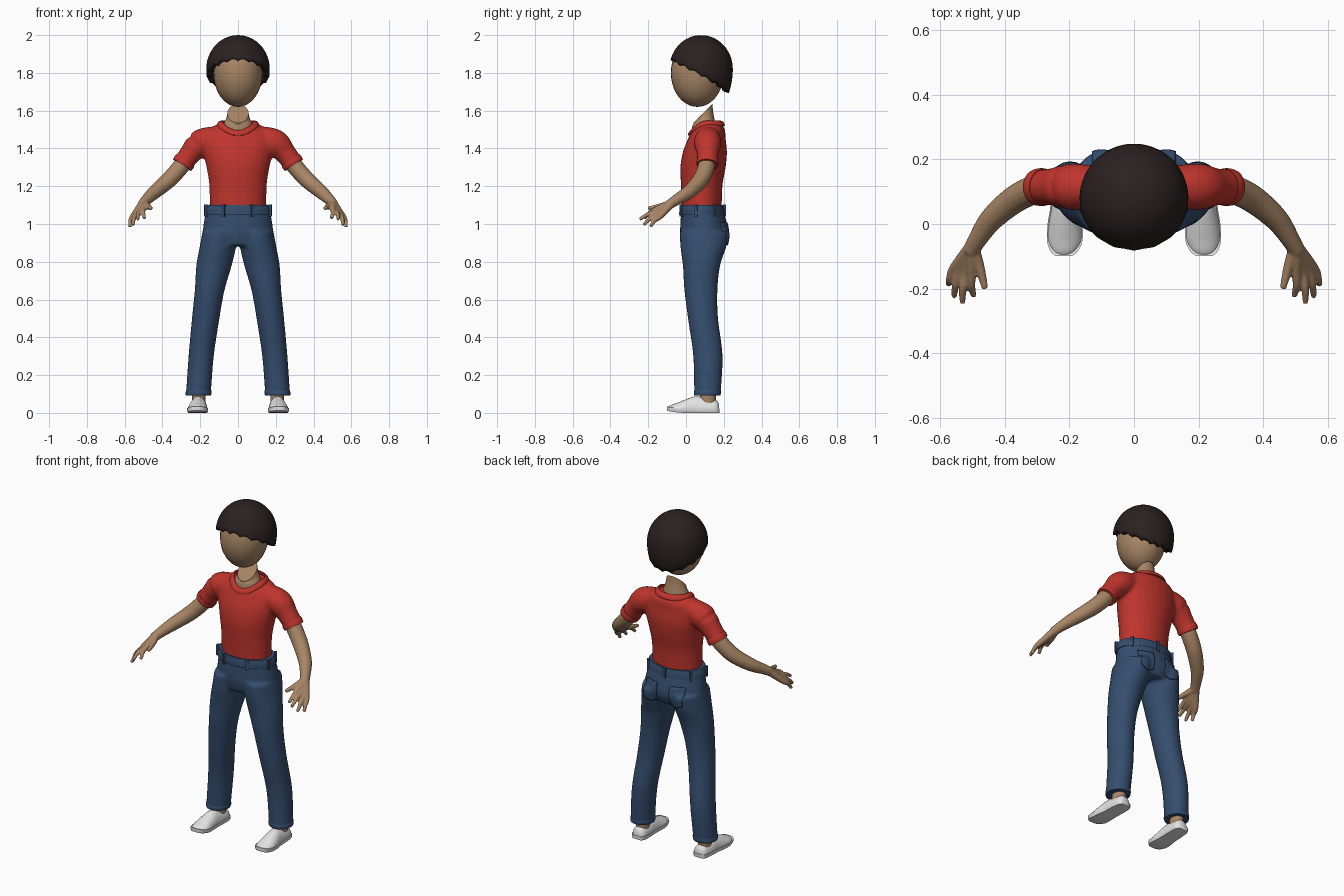
import bpy
import bmesh
from math import sin, cos, pi, sqrt
from mathutils import Vector, Matrix

cube = bpy.data.objects.get("Cube")
if cube:
    bpy.data.objects.remove(cube, do_unlink=True)


def material(name, rgb):
    mat = bpy.data.materials.new(name)
    mat.use_nodes = True
    color = (*rgb, 1)
    mat.diffuse_color = color
    mat.node_tree.nodes["Principled BSDF"].inputs["Base Color"].default_value = color
    return mat


SKIN = material("skin", (.39, .235, .13))
HAIR = material("dark_hair", (.024, .015, .015))
RED = material("red_cotton", (.52, .035, .026))
DENIM = material("blue_denim", (.035, .075, .155))
WHITE = material("white_canvas", (.78, .78, .78))


def spline(rows, steps=5):
    """Pass a smooth curve through rows of numbers."""
    rows = [Vector(r) for r in rows]
    out = []
    for i in range(len(rows) - 1):
        p, a, b = rows[max(i - 1, 0)], rows[i], rows[i + 1]
        q = rows[min(i + 2, len(rows) - 1)]
        for k in range(steps):
            t = k / steps
            out.append(a + (b - p) * (t / 2) + (p * 2 - a * 5 + b * 4 - q) * (t * t / 2)
                       + (a * 3 - p - b * 3 + q) * (t ** 3 / 2))
    return out + [rows[-1]]


def ring(center, u, v, count=24):
    angles = [2 * pi * i / count for i in range(count)]
    return [center + u * cos(t) + v * sin(t) for t in angles]


def loft(bm, rings, closed=False):
    """Skin a list of point rings, capping the ends unless it is a closed loop."""
    loops = [[bm.verts.new(p) for p in points] for points in rings]
    pairs = list(zip(loops, loops[1:]))
    if closed:
        pairs.append((loops[-1], loops[0]))
    else:
        bm.faces.new(loops[0])
        bm.faces.new(loops[-1])
    for low, high in pairs:
        for i in range(len(low)):
            j = (i + 1) % len(low)
            bm.faces.new((low[i], low[j], high[j], high[i]))


def levels(bm, rows):
    """Stack of level ellipses: x, y, z, half width, half depth."""
    loft(bm, [ring(Vector(r[:3]), Vector((r[3], 0, 0)), Vector((0, r[4], 0)))
              for r in spline(rows)])


def tube(bm, rows, count=16):
    """Round limb along a path: x, y, z, radius."""
    rows = spline(rows)
    rings = []
    for i, r in enumerate(rows):
        ahead = Vector(rows[min(i + 1, len(rows) - 1)][:3])
        along = (ahead - Vector(rows[max(i - 1, 0)][:3])).normalized()
        u = along.cross(Vector((1, 0, 1))).normalized()
        rings.append(ring(Vector(r[:3]), u * r[3], along.cross(u) * r[3], count))
    loft(bm, rings)


def make(name, bm, mat, side=1, voxel=0, relax=4):
    """Turn the bmesh into an object; voxel fuses overlapping shapes."""
    bmesh.ops.scale(bm, vec=(side, 1, 1), verts=bm.verts)
    bmesh.ops.recalc_face_normals(bm, faces=bm.faces)
    mesh = bpy.data.meshes.new(name)
    bm.to_mesh(mesh)
    bm.free()
    mesh.materials.append(mat)
    obj = bpy.data.objects.new(name, mesh)
    bpy.context.collection.objects.link(obj)
    bpy.ops.object.select_all(action='DESELECT')
    obj.select_set(True)
    bpy.context.view_layer.objects.active = obj
    bpy.ops.object.shade_smooth_by_angle(angle=pi / 4)
    if voxel:
        fuse = obj.modifiers.new("fuse", 'REMESH')
        fuse.mode = 'VOXEL'
        fuse.voxel_size = voxel
        fuse.use_smooth_shade = True
        soften = obj.modifiers.new("soften", 'SMOOTH')
        soften.iterations = relax
    return obj


def pair(name, build, mat, **options):
    made = []
    for side, word in ((1, "left"), (-1, "right")):
        bm = bmesh.new()
        build(bm)
        made.append(make(f"{word}_{name}", bm, mat, side, **options))
    return made


# Head
bm = bmesh.new()
bmesh.ops.create_uvsphere(bm, u_segments=32, v_segments=20, radius=1, matrix=
                          Matrix.LocRotScale(Vector((0, .06, 1.8)), None, Vector((.13, .14, .18))))
make("head", bm, SKIN)

# Bowl haircut: a dome with a scalloped rim that dips toward the back
bm = bmesh.new()
around, down = 96, 16
rings = []
for k in range(1, down + 1):
    points = []
    for i in range(around):
        t = 2 * pi * i / around
        rim = 1.78 + .087 * cos(t) + .012 * abs(sin(8 * t))
        z = 2 - (2 - rim) * (1 - cos(k / down * pi / 2))
        s = (z - 1.82) / .18
        r = .168 * (sqrt(max(0, 1 - s * s)) if s > 0 else 1 - s * s / 4)
        points.append(Vector((r * sin(t), .08 - r * cos(t), z)))
    rings.append(points)
loft(bm, rings)
bm.faces.ensure_lookup_table()
bmesh.ops.delete(bm, geom=[bm.faces[1]], context='FACES_ONLY')
hair = make("hair", bm, HAIR)
thick = hair.modifiers.new("thickness", 'SOLIDIFY')
thick.thickness = .03

# Neck with a slanted top
bm = bmesh.new()
neck = [(.1, 1.45, .088, .075, 0), (.095, 1.525, .076, .061, .1),
        (.092, 1.56, .062, .052, .6), (.09, 1.585, .056, .05, 1)]
loft(bm, [ring(Vector((0, y, z)), Vector((a, 0, 0)), Vector((0, b, b * tilt)))
          for y, z, a, b, tilt in spline(neck)])
make("neck", bm, SKIN)

# Shirt: trunk and sleeves fused together
bm = bmesh.new()
levels(bm, [(0, .083, 1.06, .15, .106), (0, .083, 1.2, .152, .11), (0, .09, 1.3, .167, .12),
            (0, .1, 1.38, .185, .117), (0, .11, 1.45, .19, .1),
            (0, .12, 1.5, .155, .086), (0, .125, 1.53, .11, .06)])
for s in (1, -1):
    tube(bm, [(.1 * s, .115, 1.46, .06), (.195 * s, .115, 1.43, .073),
              (.25 * s, .115, 1.375, .058), (.293 * s, .113, 1.317, .055)], 24)
make("shirt", bm, RED, voxel=.01, relax=6)


def cuff(bm):
    tube(bm, [(.278, .114, 1.338, .057), (.286, .114, 1.327, .059), (.296, .113, 1.312, .057)], 24)


pair("sleeve_cuff", cuff, RED)

# Collar band
bm = bmesh.new()
rings = []
for i in range(48):
    t = 2 * pi * i / 48
    out = Vector((sin(t), -cos(t), 0))
    center = Vector((.1 * sin(t), .108 - .085 * cos(t), 1.532 - .05 * max(cos(t), 0) ** 2))
    rings.append(ring(center, out * .01, Vector((0, 0, .015)) - out * .008, 12))
loft(bm, rings, closed=True)
make("collar", bm, RED)


# Arms, with fingers growing from the wrist so that they form the palm
def arm(bm):
    tube(bm, [(.265, .113, 1.355, .046), (.31, .105, 1.295, .045), (.37, .075, 1.23, .043),
              (.44, .015, 1.17, .037), (.485, -.05, 1.128, .029), (.505, -.085, 1.105, .026)])
    tips = [(.495, -.222, 1.03), (.53, -.245, 1.025), (.556, -.225, .995), (.573, -.188, .985)]
    first, last = Vector((.502, -.15, 1.08)), Vector((.556, -.138, 1.04))
    for i, tip in enumerate(tips):
        knuckle = first.lerp(last, i / 3)
        wrist = Vector((.5, -.07, 1.115)).lerp(knuckle, .1)
        middle = knuckle.lerp(Vector(tip), .5) + Vector((.004, -.004, .006))
        tube(bm, [(*wrist, .022), (*knuckle, .016), (*middle, .012), (*tip, .009)], 12)
    tube(bm, [(.497, -.075, 1.112, .02), (.478, -.13, 1.095, .016), (.46, -.2, 1.083, .01)], 12)


pair("arm", arm, SKIN, voxel=.005, relax=2)

# Trousers: hips and legs fused together
bm = bmesh.new()
levels(bm, [(0, .083, 1.09, .165, .108), (0, .09, 1.04, .176, .118), (0, .097, .95, .186, .128),
            (0, .093, .885, .16, .11)])
for s in (1, -1):
    levels(bm, [(.1 * s, .097, .96, .088, .13), (.107 * s, .092, .88, .096, .122),
                (.127 * s, .082, .78, .094, .099), (.15 * s, .079, .65, .079, .088),
                (.171 * s, .09, .5, .073, .08), (.195 * s, .116, .3, .067, .078),
                (.21 * s, .113, .095, .066, .07)])
trousers = make("trousers", bm, DENIM, voxel=.01, relax=4)

# Waistband and belt loops
bm = bmesh.new()
levels(bm, [(0, .085, 1.05, .179, .121), (0, .084, 1.075, .178, .119), (0, .083, 1.1, .17, .114)])
make("waistband", bm, DENIM)
bm = bmesh.new()
for turn in (.45, 1.3, 2.2, pi, -2.2, -1.3, -.45):
    spot = Vector((.177 * sin(turn), .084 - .119 * cos(turn), 1.072))
    bmesh.ops.create_cube(bm, size=1, matrix=Matrix.LocRotScale(
        spot, Matrix.Rotation(turn, 3, 'Z'), Vector((.016, .016, .062))))
make("belt_loops", bm, DENIM)


# Back pockets wrapped onto the trousers
def pocket(bm):
    bmesh.ops.create_grid(bm, x_segments=10, y_segments=10, size=1)
    for v in bm.verts:
        x, h = v.co.x, v.co.y
        point = .015 * (1 - abs(x)) * (1 - h) / 2
        v.co = (.085 + .043 * x, .3, .955 + .052 * h - point)


for obj in pair("back_pocket", pocket, DENIM):
    wrap = obj.modifiers.new("wrap", 'SHRINKWRAP')
    wrap.target = trousers
    wrap.wrap_method = 'PROJECT'
    wrap.use_project_y = True
    wrap.use_negative_direction = True
    wrap.use_positive_direction = False
    wrap.offset = .004
    plate = obj.modifiers.new("plate", 'SOLIDIFY')
    plate.thickness = .008
    plate.offset = 0


# Trouser hems and ankles
def hem(bm):
    levels(bm, [(.21, .113, .092, .066, .069), (.209, .113, .105, .069, .072),
                (.208, .114, .12, .066, .07)])


def ankle(bm):
    levels(bm, [(.207, .115, .04, .036, .042), (.207, .118, .11, .036, .042)])


pair("hem", hem, DENIM)
pair("ankle", ankle, SKIN)

# Shoes: cross-sections from heel to toe, as y, x, half width, height
PROFILE = [(.174, .206, .026, .05), (.155, .206, .041, .07), (.1, .208, .046, .08),
           (.05, .21, .046, .088), (0, .213, .051, .072), (-.05, .214, .052, .052),
           (-.083, .216, .039, .04), (-.098, .217, .022, .03)]


def section(y, x, half, height, base):
    flat = ring(Vector((x, y, base)), Vector((half, 0, 0)), Vector((0, 0, 1)))
    for p in flat:
        rise = p.z - base
        p.z = base + (height - base) * rise if rise > 0 else base + max(rise, -.3) * base
    return flat


def upper(bm):
    loft(bm, [section(*r, .016) for r in spline(PROFILE)])


def sole(bm):
    rings = []
    for y, x, half, _ in spline(PROFILE):
        lift = .012 * max(0, -y / .1) ** 2
        rings.append([Vector((x + dx * (half + .003), y * 1.015, z + lift))
                      for dx, z in ((-.9, 0), (.9, 0), (1, .008), (1, .022), (-1, .022), (-1, .008))])
    loft(bm, rings)


pair("shoe", upper, WHITE)
pair("shoe_sole", sole, WHITE)
